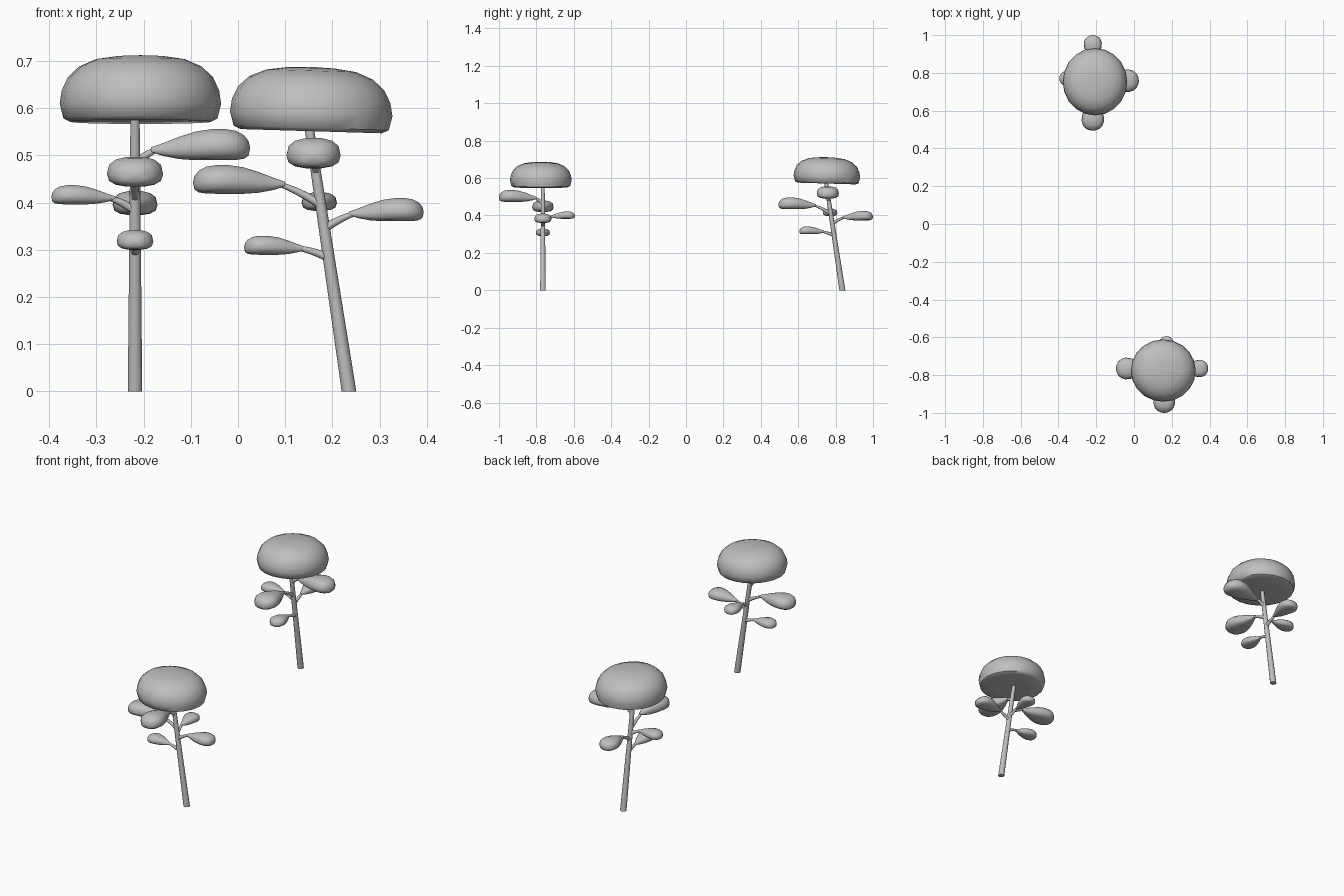
import bpy, bmesh, math
from mathutils import Matrix, Vector

cube = bpy.data.objects.get("Cube")
if cube:
    bpy.data.objects.remove(cube)

grey = bpy.data.materials.new("plain grey")
grey.use_nodes = True
GREY = (0.52, 0.52, 0.52, 1)
grey.diffuse_color = GREY
grey.node_tree.nodes["Principled BSDF"].inputs["Base Color"].default_value = GREY

LEAN = -0.151  # sideways drift of the stem per unit of height


def loft(name, rings, place):
    """Skin a list of equally sized point rings and close both ends."""
    bm = bmesh.new()
    loops = [[bm.verts.new(place @ Vector(p)) for p in ring] for ring in rings]
    n = len(rings[0])
    for a, b in zip(loops, loops[1:]):
        for i in range(n):
            j = (i + 1) % n
            bm.faces.new((a[i], a[j], b[j], b[i]))
    bm.faces.new(loops[0])
    bm.faces.new(loops[-1])
    bmesh.ops.recalc_face_normals(bm, faces=bm.faces)
    mesh = bpy.data.meshes.new(name)
    bm.to_mesh(mesh)
    bm.free()
    mesh.materials.append(grey)
    ob = bpy.data.objects.new(name, mesh)
    bpy.context.collection.objects.link(ob)
    bpy.ops.object.select_all(action="DESELECT")
    bpy.context.view_layer.objects.active = ob
    ob.select_set(True)
    bpy.ops.object.shade_smooth_by_angle(angle=math.radians(50))
    return ob


def angles(n):
    return [2 * math.pi * i / n for i in range(n)]


def soft(v, power):
    return math.copysign(abs(v) ** power, v)


def stem(place):
    rings = []
    for z, r in ((0, 0.0155), (0.3, 0.0125), (0.6, 0.0095)):
        rings.append([(LEAN * z + r * math.cos(a), r * math.sin(a), z) for a in angles(10)])
    loft("stem", rings, place)


def crown(place):
    profile = [(0.02, 0.553), (0.5, 0.553), (0.87, 0.551), (0.955, 0.558),
               (1, 0.588), (0.975, 0.615), (0.9, 0.642), (0.76, 0.664),
               (0.55, 0.679), (0.3, 0.685), (0.02, 0.687)]
    rings = []
    for r, z in profile:
        ring = []
        for a in angles(20):
            x, y = 0.172 * r * math.cos(a), 0.165 * r * math.sin(a)
            ring.append((x - 0.08, y - 0.011, z - 0.03 * x))
        rings.append(ring)
    loft("crown", rings, place)


# Teardrop outline: distance along leaf, half width, underside, upper side
LEAF = [(0, 0.1, 0.26, 0.42), (0.12, 0.26, 0.14, 0.55), (0.28, 0.52, 0.04, 0.75),
        (0.45, 0.78, 0, 0.92), (0.62, 0.97, 0, 1), (0.75, 1, 0, 1),
        (0.86, 0.88, 0.01, 0.94), (0.94, 0.65, 0.05, 0.8),
        (0.985, 0.35, 0.15, 0.62), (1, 0.06, 0.36, 0.42)]


def leaf(name, place, turn, side, start, tip, low, high, width, joint):
    """Flattened leaf clump and its twig, built along +x then turned."""
    foot = Vector((LEAN * joint, 0, joint))
    aim = place @ Matrix.Translation((side, 0, 0)) @ Matrix.Rotation(math.radians(turn), 4, "Z")
    tall = high - low
    rings = []
    for t, w, under, upper in LEAF:
        x = start + t * (tip - start)
        mid = low + tall * (under + 0.42 * (upper - under))
        ring = []
        for a in angles(14):
            c, s = math.cos(a), math.sin(a)
            reach = low + tall * upper - mid if s > 0 else mid - low - tall * under
            ring.append((x, w * width / 2 * soft(c, 0.8), mid + reach * soft(s, 0.75)))
        rings.append(ring)
    loft(name + "_leaf", rings, aim)

    # twig curving from the stem out to the leaf
    back = Matrix.Rotation(math.radians(-turn), 4, "Z")
    p0 = back @ (foot - Vector((side, 0, 0)))
    p2 = Vector((start + 0.012, 0, low + tall * 0.34))
    p1 = p0.lerp(p2, 0.5) + Vector((0, 0, tall * 0.1))
    rings = []
    for i in range(6):
        t = i / 5
        p = p0 * (1 - t) ** 2 + p1 * 2 * t * (1 - t) + p2 * t * t
        d = (p1 - p0) * (1 - t) + (p2 - p1) * t
        across = d.cross(Vector((0, 0, 1))).normalized()
        up = across.cross(d).normalized()
        r = 0.0095 - 0.004 * t
        rings.append([p + r * (across * math.cos(a) + up * math.sin(a)) for a in angles(8)])
    loft(name + "_twig", rings, aim)


def tree(place):
    stem(place)
    crown(place)
    leaf("large_side", place, 180, 0, 0.135, 0.33, 0.418, 0.48, 0.115, 0.395)
    leaf("middle_side", place, 0, 0, 0, 0.158, 0.36, 0.41, 0.092, 0.345)
    leaf("low_side", place, 180, 0, 0.092, 0.222, 0.289, 0.33, 0.075, 0.283)
    leaf("high_front", place, -90, -0.075, 0.033, 0.235, 0.472, 0.537, 0.115, 0.465)
    leaf("small_back", place, 90, -0.063, 0.04, 0.171, 0.382, 0.422, 0.075, 0.37)


# front tree, and a slightly larger one behind turned a quarter
tree(Matrix.Translation((0.235, -0.765, 0)))
tree(Matrix.Translation((-0.218, 0.836, 0)) @ Matrix.Rotation(math.pi / 2, 4, "Z")
     @ Matrix.Scale(1.036, 4))
